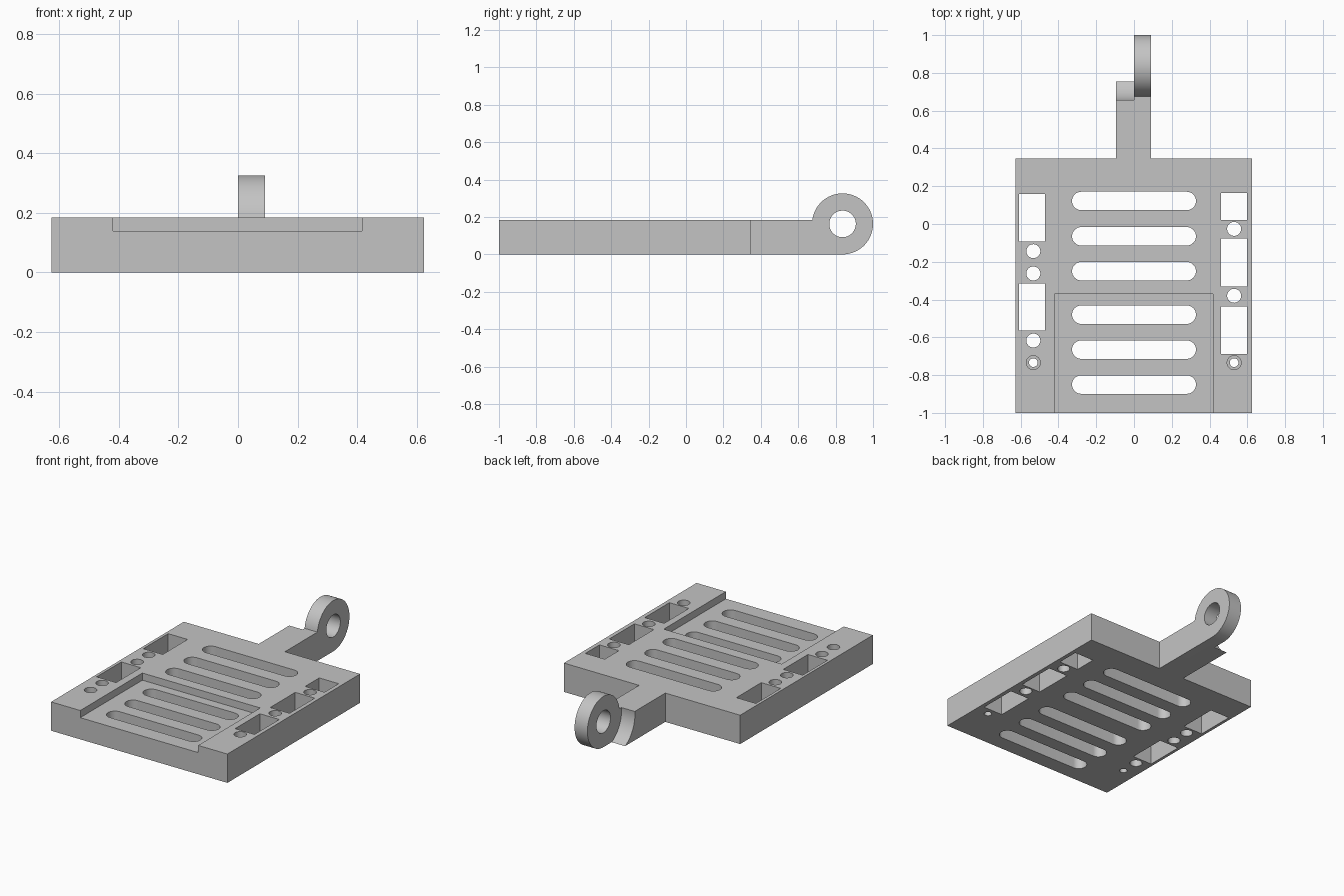
import bpy, bmesh, math
from mathutils import Vector

if "Cube" in bpy.data.objects:
    bpy.data.objects.remove(bpy.data.objects["Cube"])

TOP = 0.185                      # plate thickness
RY, RZ, RR = 0.837, 0.163, 0.163  # hinge ring centre and radius

grey = bpy.data.materials.new("light_grey")
grey.diffuse_color = (0.55, 0.55, 0.55, 1)
grey.use_nodes = True
grey.node_tree.nodes["Principled BSDF"].inputs["Base Color"].default_value = grey.diffuse_color


def prism(name, points, axis, lo, hi):
    """Extrude a closed 2D profile along z (points x,y) or x (points y,z)."""
    def place(p, d):
        return Vector((p[0], p[1], d)) if axis == 'z' else Vector((d, p[0], p[1]))
    bm = bmesh.new()
    face = bm.faces.new([bm.verts.new(place(p, lo)) for p in points])
    grown = bmesh.ops.extrude_face_region(bm, geom=[face])
    verts = [v for v in grown["geom"] if isinstance(v, bmesh.types.BMVert)]
    bmesh.ops.translate(bm, verts=verts, vec=place((0, 0), hi - lo))
    bmesh.ops.recalc_face_normals(bm, faces=bm.faces)
    mesh = bpy.data.meshes.new(name)
    bm.to_mesh(mesh)
    bm.free()
    mesh.materials.append(grey)
    obj = bpy.data.objects.new(name, mesh)
    bpy.context.collection.objects.link(obj)
    return obj


def arc(cx, cy, r, a0, a1, n):
    return [(cx + r * math.cos(math.radians(a0 + (a1 - a0) * i / n)),
             cy + r * math.sin(math.radians(a0 + (a1 - a0) * i / n)))
            for i in range(n + 1)]


def rect(x0, x1, y0, y1):
    return [(x0, y0), (x1, y0), (x1, y1), (x0, y1)]


def combine(target, other, operation):
    """Apply a boolean and discard the helper object."""
    bpy.context.view_layer.objects.active = target
    mod = target.modifiers.new("boolean", 'BOOLEAN')
    mod.operation, mod.solver, mod.object = operation, 'EXACT', other
    bpy.ops.object.modifier_apply(modifier=mod.name)
    bpy.data.objects.remove(other)


def cut(points, lo=-0.1, hi=0.4, axis='z'):
    combine(plate, prism("cutter", points, axis, lo, hi), 'DIFFERENCE')


def drill(x, y, r, lo=-0.1):
    cut(arc(x, y, r, 0, 360, 40)[:-1], lo)


# Base plate
plate = prism("hinge_plate", rect(-0.627, 0.625, -1, 0.346), 'z', 0, TOP)

# Hinge arm: the ring half, and the half with a hollow end clearing the ring
meet = 180 - math.degrees(math.asin((TOP - RZ) / RR))
ring = [(0.3, 0)] + arc(RY, RZ, RR, -90, meet, 56) + [(0.3, TOP)]
combine(plate, prism("ring_arm", ring, 'x', 0, 0.091), 'UNION')
clear = 0.183
low = 180 + math.degrees(math.asin(RZ / clear))
high = 180 - math.degrees(math.asin((TOP - RZ) / clear))
hollow = [(0.3, 0)] + arc(RY, RZ, clear, low, high, 16) + [(0.3, TOP)]
combine(plate, prism("hollow_arm", hollow, 'x', -0.095, 0), 'UNION')

# Pin hole through the ring
cut(arc(RY, RZ, 0.071, 0, 360, 48)[:-1], -0.3, 0.3, 'x')

# Shallow recess open to the front
cut(rect(-0.42, 0.417, -1.1, -0.37), 0.139, 0.4)

# Rounded slots
for y in (0.122, -0.065, -0.25, -0.48, -0.665, -0.85):
    cut(arc(0.279, y, 0.049, -90, 90, 16) + arc(-0.279, y, 0.049, 90, 270, 16))

# Rectangular windows along both sides
for y0, y1 in ((-0.092, 0.16), (-0.565, -0.315)):
    cut(rect(-0.608, -0.47, y0, y1))
for y0, y1 in ((0.022, 0.165), (-0.332, -0.078), (-0.687, -0.437)):
    cut(rect(0.461, 0.599, y0, y1))

# Round holes along both sides
for x, y in ((-0.533, -0.144), (-0.533, -0.262), (-0.533, -0.617),
             (0.53, -0.026), (0.53, -0.38)):
    drill(x, y, 0.037)

# Counterbored screw holes at the front corners
for x in (-0.533, 0.53):
    drill(x, -0.734, 0.037, 0.05)
    drill(x, -0.734, 0.023)

# Smooth the round walls, keep the edges crisp
bpy.ops.object.select_all(action='DESELECT')
plate.select_set(True)
bpy.context.view_layer.objects.active = plate
bpy.ops.object.shade_smooth_by_angle(angle=math.radians(30))
